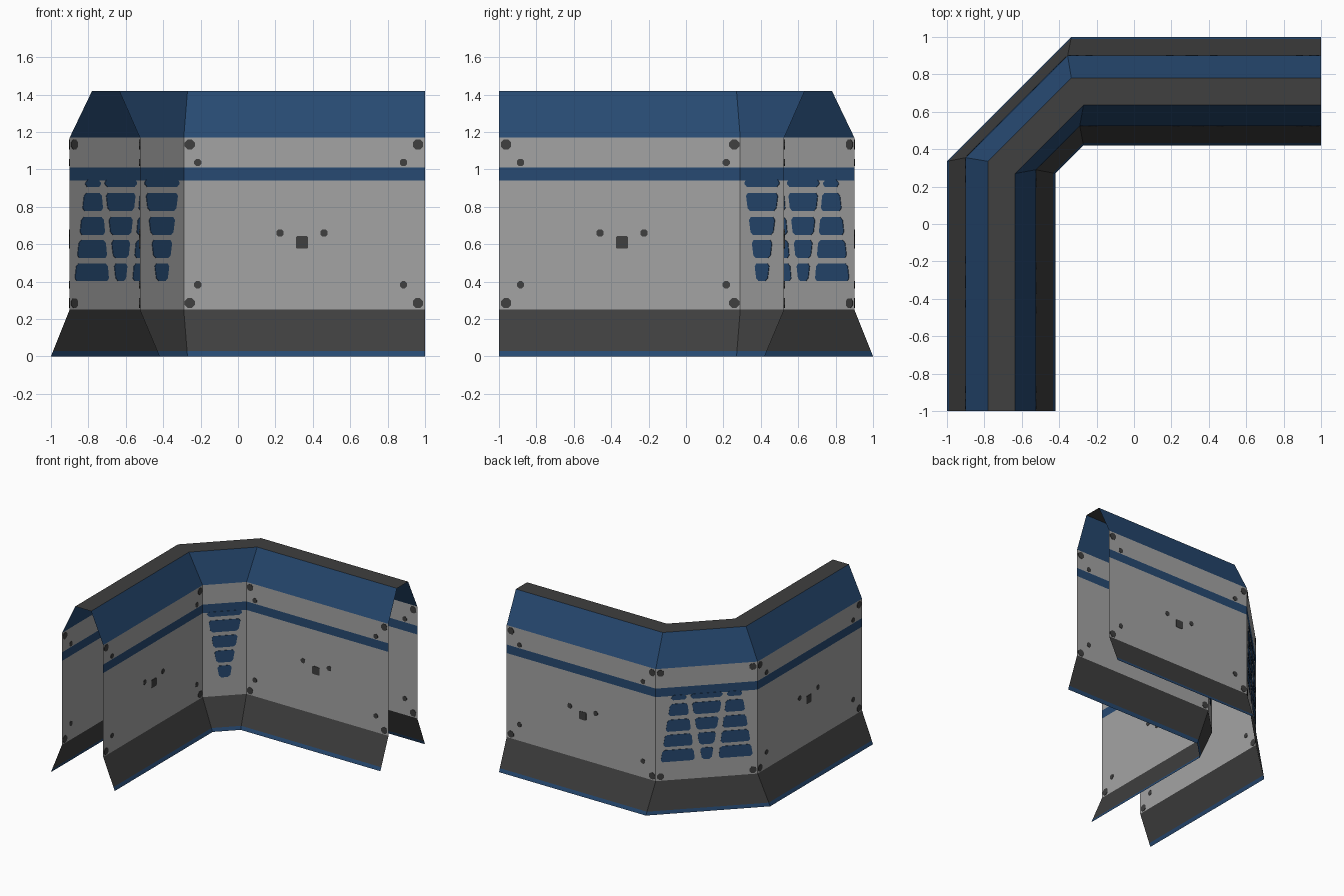
import bpy, bmesh, math
from mathutils import Vector

if "Cube" in bpy.data.objects:
    bpy.data.objects.remove(bpy.data.objects["Cube"])


def material(name, rgb):
    m = bpy.data.materials.new(name)
    m.diffuse_color = (*rgb, 1)
    m.use_nodes = True
    m.node_tree.nodes["Principled BSDF"].inputs["Base Color"].default_value = m.diffuse_color
    return m


GREY = material("light grey panel", (0.37, 0.37, 0.37))
DARK = material("dark grey trim", (0.05, 0.05, 0.05))
BLUE = material("navy blue paint", (0.02, 0.068, 0.168))


def finish(bm, name, mats):
    me = bpy.data.meshes.new(name)
    bm.to_mesh(me)
    bm.free()
    for m in mats:
        me.materials.append(m)
    ob = bpy.data.objects.new(name, me)
    bpy.context.collection.objects.link(ob)
    return ob


# Cross-section: (distance from inside, corner position, height)
INNER = [(0.42, 0.27, 0), (0.525, 0.29, 0.25), (0.525, 0.29, 1.17), (0.635, 0.27, 1.42)]
OUTER = [(1.0, 0.335, 0), (0.9, 0.355, 0.25), (0.9, 0.355, 1.17), (0.78, 0.335, 1.42)]
PAINT = [2, 1, 0, 2, 0, 2]          # foot edge, foot, wall, stripe, wall, slope


def with_stripes(side):
    """Add the cuts for the painted edge and stripe."""
    a, b, c, d = [Vector(p) for p in side]
    return [a, a.lerp(b, 0.112), b, Vector((b.x, b.y, 0.94)), Vector((b.x, b.y, 1.01)), c, d]


# Barrier shell: open profile swept round the chamfered corner
profile = with_stripes(INNER) + with_stripes(OUTER)[::-1]
paint = PAINT + [1] + PAINT[::-1]
bm = bmesh.new()
rings = []
for station in (lambda d, c: (-d, -1), lambda d, c: (-d, c),
                lambda d, c: (-c, d), lambda d, c: (1, d)):
    rings.append([bm.verts.new((*station(p.x, p.y), p.z)) for p in profile])
for r, s in zip(rings, rings[1:]):
    for i, k in enumerate(paint):
        bm.faces.new((r[i], s[i], s[i + 1], r[i + 1])).material_index = k
finish(bm, "barrier_shell", [GREY, DARK, BLUE])


# Thin plates set through the sheet, so they show on both sides
def plate(bm, start, end, points, half=0.003):
    start, end = Vector((*start, 0)), Vector((*end, 0))
    along = (end - start).normalized()
    normal = Vector((along.y, -along.x, 0))
    base = [start + along * u + Vector((0, 0, v)) for u, v in points]
    f = [bm.verts.new(p + normal * half) for p in base]
    b = [bm.verts.new(p - normal * half) for p in base]
    bm.faces.new(f)
    bm.faces.new(b[::-1])
    for i in range(len(f)):
        j = (i + 1) % len(f)
        bm.faces.new((f[i], b[i], b[j], f[j]))


def disc(u, v, r, n=8):
    return [(u + r * math.cos(math.tau * (i + 0.5) / n),
             v + r * math.sin(math.tau * (i + 0.5) / n)) for i in range(n)]


def clipped(corners, cut=0.016):
    """Polygon with its corners cut off."""
    pts = [Vector(p) for p in corners]
    out = []
    for i, p in enumerate(pts):
        for q in (pts[i - 1], pts[(i + 1) % len(pts)]):
            out.append(p + (q - p).normalized() * min(cut, (q - p).length * 0.4))
    return [(p.x, p.y) for p in out]


# Bolts and centre fittings on the long walls
bolts = bmesh.new()
for d, c, near in ((0.525, 0.29, 0.075), (0.9, 0.355, 0.115)):
    for start, end in (((-c, d), (1, d)), ((-d, c), (-d, -1))):
        L = 1 + c
        for u in (0.032, L - 0.038):
            for z in (1.133, 0.285):
                plate(bolts, start, end, disc(u, z, 0.029))
        for u in (near, L - 0.115):
            for z in (1.037, 0.383):
                plate(bolts, start, end, disc(u, z, 0.021))
        m = L * 0.49
        for u in (m - 0.118, m + 0.118):
            plate(bolts, start, end, disc(u, 0.66, 0.021))
        s = 0.033
        plate(bolts, start, end, clipped([(m - s, 0.61 - s), (m + s, 0.61 - s),
                                          (m + s, 0.61 + s), (m - s, 0.61 + s)], 0.006))

# Bolts at the ends of the outer corner panel
c_start, c_end = (-0.9, 0.355), (-0.355, 0.9)
c_len = 0.545 * math.sqrt(2)
for u in (0.036, c_len - 0.036):
    for z in (1.133, 0.285):
        plate(bolts, c_start, c_end, disc(u, z, 0.028))
finish(bolts, "bolts", [DARK])

# Corner vents: four rows of tapered slots below short tabs
ROWS = [(0.402, 0.498), (0.525, 0.622), (0.649, 0.745), (0.777, 0.874), (0.905, 0.945)]


def vent_column(bm, start, end, left, right):
    """left and right give the slot edges across the panel at a height."""
    mid, k = (Vector(end) - Vector(start)).length / 2, math.sqrt(2)
    for lo, hi in ROWS:
        plate(bm, start, end, clipped([(mid + k * left(lo), lo), (mid + k * right(lo), lo),
                                       (mid + k * right(hi), hi), (mid + k * left(hi), hi)]))


vents = bmesh.new()
vent_column(vents, (-0.525, 0.29), (-0.29, 0.525),
            lambda z: -0.028 - (z - 0.4) * 0.123, lambda z: 0.028 + (z - 0.4) * 0.123)
vent_column(vents, c_start, c_end,
            lambda z: -0.025 - (z - 0.4) * 0.115, lambda z: 0.025 + (z - 0.4) * 0.115)
far = lambda z: 0.247 - (z - 0.4) * 0.11
close = lambda z: 0.063 + (z - 0.4) * 0.085
vent_column(vents, c_start, c_end, lambda z: -far(z), lambda z: -close(z))
vent_column(vents, c_start, c_end, close, far)
finish(vents, "corner_vents", [BLUE])
